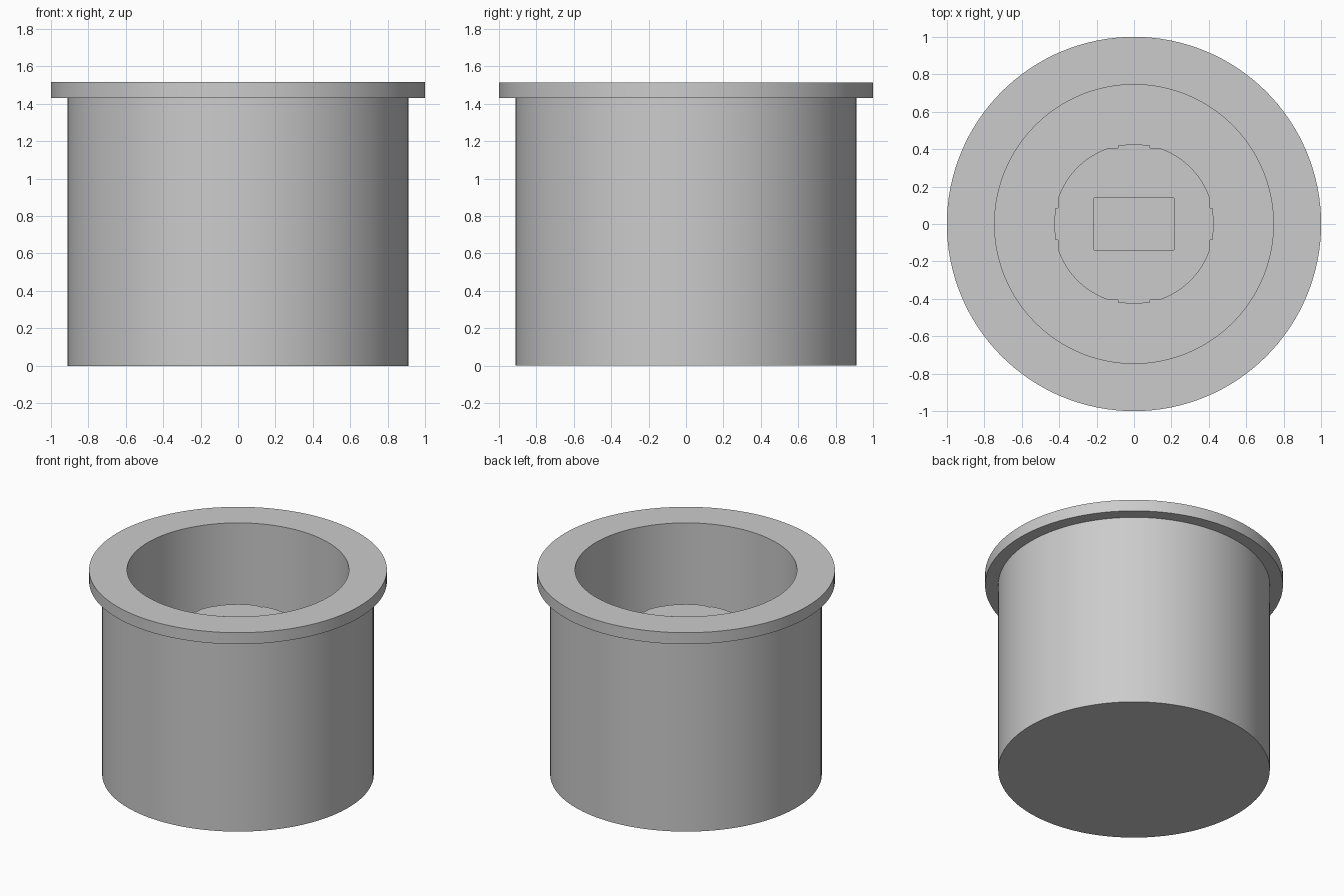
import bpy, bmesh
from math import asin, cos, sin, pi, tau
from mathutils import Matrix, Vector

cube = bpy.data.objects.get("Cube")
if cube:
    bpy.data.objects.remove(cube, do_unlink=True)

grey = bpy.data.materials.new("plain_grey")
grey.use_nodes = True
grey.diffuse_color = (0.6, 0.6, 0.6, 1)
grey.node_tree.nodes["Principled BSDF"].inputs["Base Color"].default_value = (0.6, 0.6, 0.6, 1)

FLOOR = 0.17      # top of the cup floor
BOSS_TOP = 1.06


def finish(bm, name):
    bmesh.ops.remove_doubles(bm, verts=bm.verts, dist=1e-5)
    bmesh.ops.recalc_face_normals(bm, faces=bm.faces)
    mesh = bpy.data.meshes.new(name)
    bm.to_mesh(mesh)
    bm.free()
    mesh.materials.append(grey)
    obj = bpy.data.objects.new(name, mesh)
    bpy.context.collection.objects.link(obj)
    bpy.ops.object.select_all(action='DESELECT')
    obj.select_set(True)
    bpy.context.view_layer.objects.active = obj
    bpy.ops.object.shade_smooth_by_angle(angle=pi / 6)
    return obj


def add_loop(bm, points, z):
    verts = [bm.verts.new((x, y, z)) for x, y in points]
    return [bm.edges.new((a, b)) for a, b in zip(verts, verts[1:] + verts[:1])]


# Flanged cup: one profile turned about the z axis
profile = [(0, 0), (0.912, 0), (0.912, 1.43), (1, 1.43),
           (1, 1.515), (0.745, 1.515), (0.745, FLOOR), (0, FLOOR)]
bm = bmesh.new()
verts = [bm.verts.new((r, 0, z)) for r, z in profile]
edges = [bm.edges.new(pair) for pair in zip(verts, verts[1:])]
bmesh.ops.spin(bm, geom=verts + edges, cent=(0, 0, 0), axis=(0, 0, 1),
               angle=tau, steps=128)
finish(bm, "flanged_cup")

# Central boss: round with four narrow keys, and a rectangular socket
R, FLAT, KEY = 0.428, 0.405, 0.085
key_angle = asin(KEY / R)
flat_angle = pi / 2 - asin(FLAT / R)
quarter = [(R * cos(a), R * sin(a)) for a in (-key_angle, 0, key_angle)]
quarter.append((FLAT, KEY))
steps = 20
for i in range(steps + 1):
    a = flat_angle + (pi / 2 - 2 * flat_angle) * i / steps
    quarter.append((R * cos(a), R * sin(a)))
quarter.append((KEY, FLAT))
outline = []
for turn in range(4):
    rot = Matrix.Rotation(turn * pi / 2, 2)
    outline += [tuple(rot @ Vector(p)) for p in quarter]

socket = [(-0.215, -0.14), (0.215, -0.14), (0.215, 0.14), (-0.215, 0.14)]
base = FLOOR - 0.02
bm = bmesh.new()
edges = add_loop(bm, outline, base) + add_loop(bm, socket, base)
bmesh.ops.triangle_fill(bm, use_beauty=True, edges=edges, normal=(0, 0, 1))
raised = bmesh.ops.extrude_face_region(bm, geom=bm.faces[:], use_keep_orig=True)
top = [g for g in raised["geom"] if isinstance(g, bmesh.types.BMVert)]
bmesh.ops.translate(bm, verts=top, vec=(0, 0, BOSS_TOP - base))
finish(bm, "keyed_boss")
